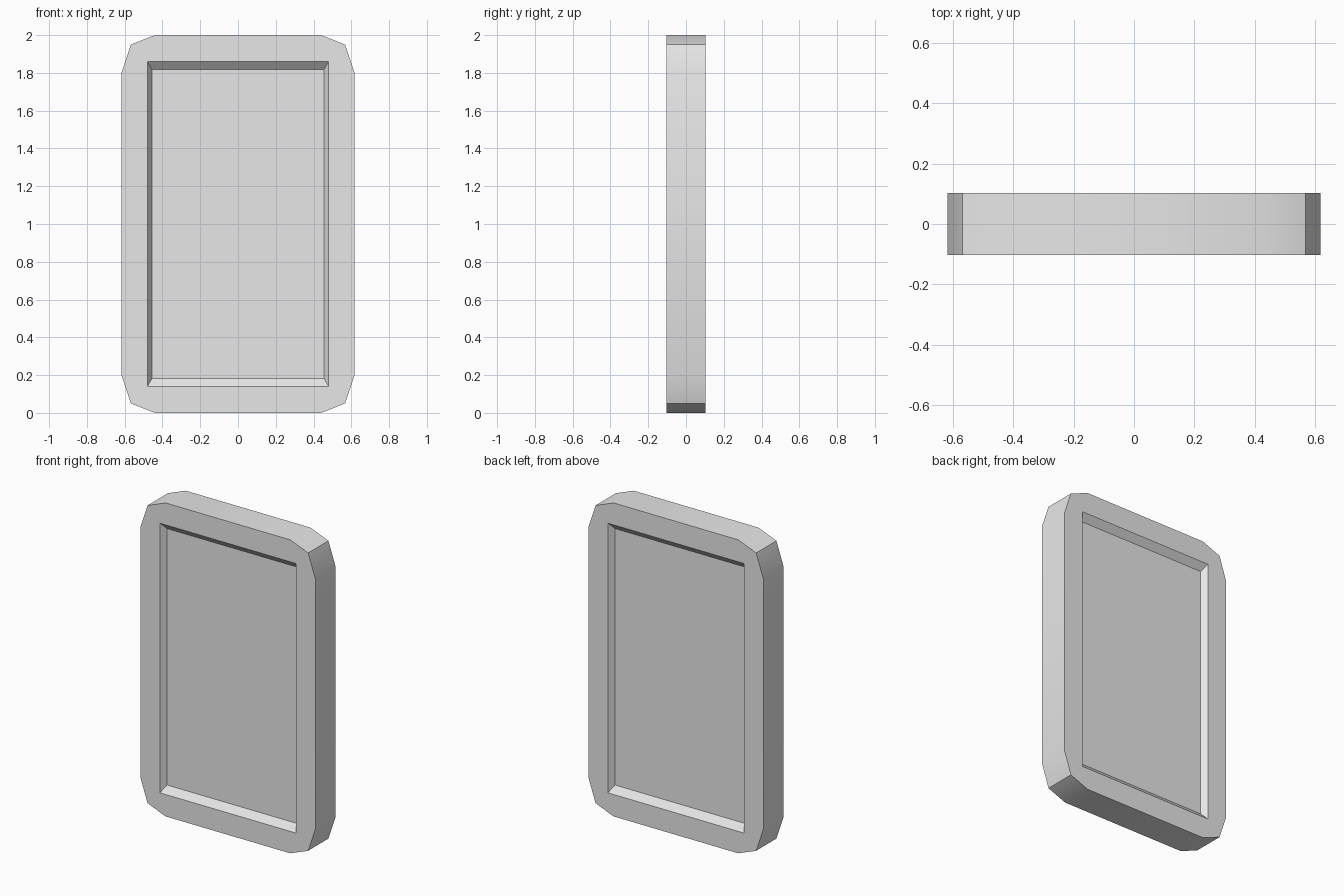
import bpy
import bmesh
import math

cube = bpy.data.objects.get("Cube")
if cube:
    bpy.data.objects.remove(cube, do_unlink=True)

HALF_THICKNESS = 0.102
RECESS_DEPTH = 0.037
MID_Z = 1.0
SIGNS = [(1, 1), (-1, 1), (-1, -1), (1, -1)]   # counter-clockwise corners
CORNER = [(0.617, 0.8), (0.567, 0.95), (0.44, 1.0)]

# Colour
grey = bpy.data.materials.new("light grey")
grey.use_nodes = True
grey.diffuse_color = (0.8, 0.8, 0.8, 1)
grey.node_tree.nodes["Principled BSDF"].inputs["Base Color"].default_value = (0.8, 0.8, 0.8, 1)

bm = bmesh.new()


def outline(y):
    """Twelve-sided outline with three points at each corner."""
    ring = []
    for sx, sz in SIGNS:
        points = CORNER if sx * sz > 0 else CORNER[::-1]
        ring += [bm.verts.new((sx * x, y, MID_Z + sz * z)) for x, z in points]
    return ring


def rectangle(half_x, half_z, y):
    return [bm.verts.new((sx * half_x, y, MID_Z + sz * half_z)) for sx, sz in SIGNS]


def bridge(a, b):
    for i in range(len(a)):
        j = (i + 1) % len(a)
        bm.faces.new((a[i], a[j], b[j], b[i]))


# Both faces: flat border, sloped recess walls and recessed panel
rims = []
for side in (-1, 1):
    rim = outline(side * HALF_THICKNESS)
    opening = rectangle(0.48, 0.86, side * HALF_THICKNESS)
    floor = rectangle(0.455, 0.818, side * (HALF_THICKNESS - RECESS_DEPTH))
    for i in range(len(rim)):
        j = (i + 1) % len(rim)
        a, b = opening[i // 3], opening[j // 3]
        bm.faces.new((rim[i], rim[j], a) if a == b else (rim[i], rim[j], b, a))
    bridge(opening, floor)
    bm.faces.new(floor)
    rims.append(rim)

# Outer edge joining the two faces
bridge(rims[0], rims[1])
bmesh.ops.recalc_face_normals(bm, faces=bm.faces)

mesh = bpy.data.meshes.new("recessed_panel")
bm.to_mesh(mesh)
bm.free()
mesh.materials.append(grey)
panel = bpy.data.objects.new("recessed_panel", mesh)
bpy.context.collection.objects.link(panel)

# Soft corners, crisp borders
bpy.ops.object.select_all(action="DESELECT")
panel.select_set(True)
bpy.context.view_layer.objects.active = panel
bpy.ops.object.shade_smooth_by_angle(angle=math.radians(30))
